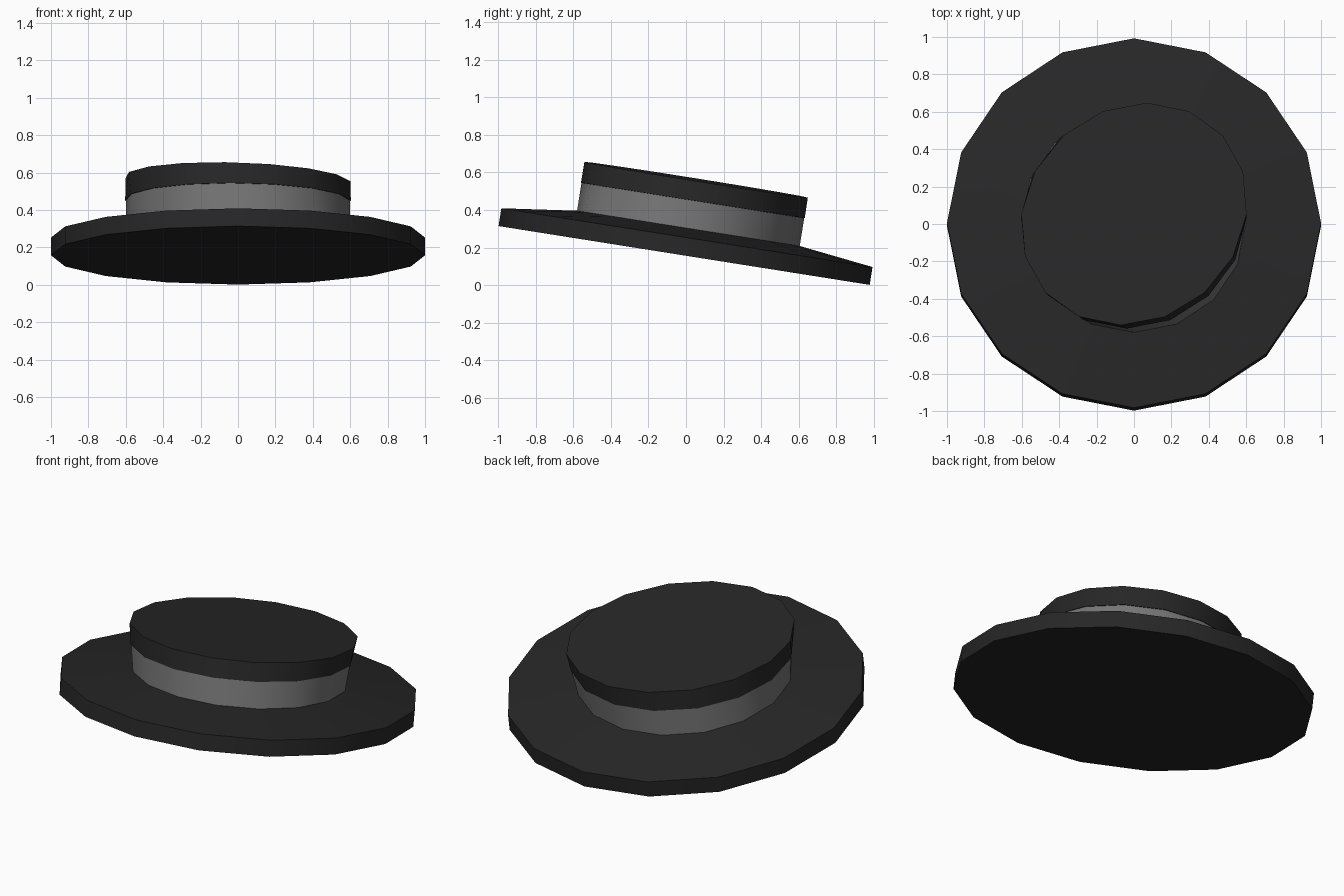
import bpy, bmesh, math
from mathutils import Matrix

if "Cube" in bpy.data.objects:
    bpy.data.objects.remove(bpy.data.objects["Cube"])

SIDES = 16
TILT = Matrix.Translation((0, -0.01, 0.158)) @ Matrix.Rotation(math.radians(-9), 4, 'X')


def material(name, value):
    m = bpy.data.materials.new(name)
    m.diffuse_color = (value, value, value, 1)
    m.use_nodes = True
    m.node_tree.nodes["Principled BSDF"].inputs["Base Color"].default_value = m.diffuse_color
    return m


black = material("black_felt", 0.02)
grey = material("grey_ribbon", 0.18)


def ring_part(name, rings, mat, cap_bottom=False, cap_top=False):
    """Stack of rings given as (radius, height, sideways skew, roll)."""
    bm = bmesh.new()
    loops = []
    for r, z, skew, roll in rings:
        loop = []
        for i in range(SIDES):
            a = 2 * math.pi * i / SIDES
            x = r * math.cos(a) + skew * math.sin(a)
            loop.append(bm.verts.new((x, r * math.sin(a), z - roll * x)))
        loops.append(loop)
    for low, high in zip(loops, loops[1:]):
        for i in range(SIDES):
            j = (i + 1) % SIDES
            bm.faces.new((low[i], low[j], high[j], high[i]))
    if cap_bottom:
        bm.faces.new(loops[0][::-1])
    if cap_top:
        bm.faces.new(loops[-1])
    bm.transform(TILT)
    mesh = bpy.data.meshes.new(name)
    bm.to_mesh(mesh)
    bm.free()
    mesh.materials.append(mat)
    ob = bpy.data.objects.new(name, mesh)
    bpy.context.collection.objects.link(ob)
    bpy.ops.object.select_all(action='DESELECT')
    ob.select_set(True)
    bpy.context.view_layer.objects.active = ob
    bpy.ops.object.shade_smooth_by_angle(angle=math.radians(30))
    return ob


# Wide brim, rising slightly towards the crown
ring_part("brim", [(1.0, 0, 0, 0), (1.0, 0.096, 0, 0), (0.6, 0.146, 0, 0)],
          black, cap_bottom=True)

# Ribbon around the foot of the crown
ring_part("ribbon_band", [(0.6, 0.146, 0, 0), (0.6, 0.296, 0.04, 0)], grey)

# Flat-topped crown, skewed a little to the side
ring_part("crown", [(0.6, 0.296, 0.04, 0), (0.603, 0.297, 0.04, 0),
                    (0.602, 0.408, 0.07, 0.012)], black, cap_top=True)
